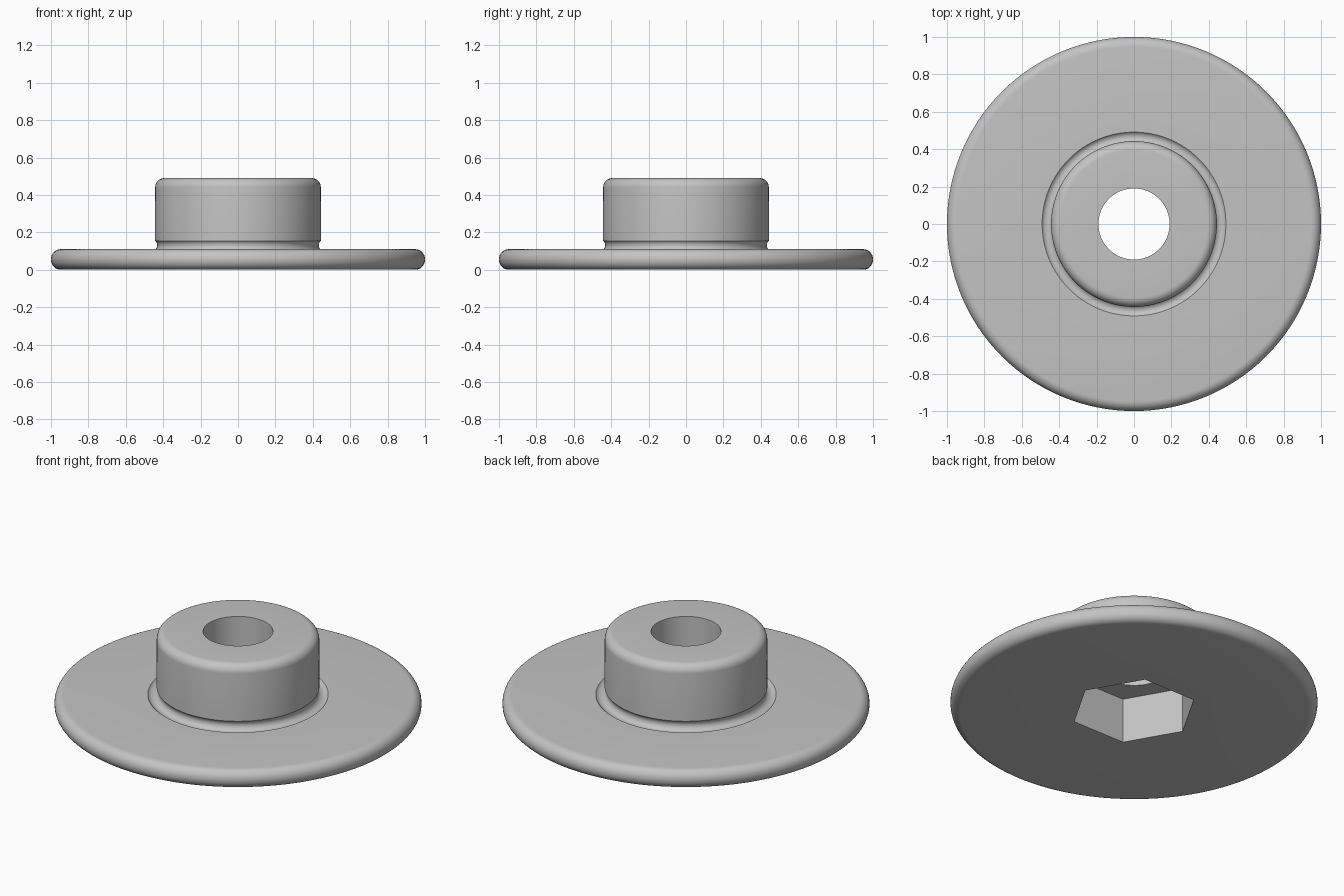
import bpy, bmesh
from math import sin, cos, radians, pi
from mathutils import Vector

cube = bpy.data.objects.get("Cube")
if cube:
    bpy.data.objects.remove(cube, do_unlink=True)

HEIGHT, FLANGE = 0.49, 0.11        # overall height, flange thickness
HUB_R, HOLE_R = 0.443, 0.19
ROUND, RIM = 0.05, 0.053           # hub top rounding, rim rounding

grey = bpy.data.materials.new("grey_metal")
grey.use_nodes = True
colour = (0.55, 0.55, 0.55, 1)
grey.diffuse_color = colour
grey.node_tree.nodes["Principled BSDF"].inputs["Base Color"].default_value = colour


def arc(x, z, r, start, end, steps=8):
    """Points on a circular arc in the radius/height plane."""
    angles = [radians(start + (end - start) * i / steps) for i in range(steps + 1)]
    return [(x + r * cos(a), z + r * sin(a)) for a in angles]


def make_object(name, bm):
    bmesh.ops.recalc_face_normals(bm, faces=bm.faces)
    mesh = bpy.data.meshes.new(name)
    bm.to_mesh(mesh)
    bm.free()
    obj = bpy.data.objects.new(name, mesh)
    bpy.context.collection.objects.link(obj)
    mesh.materials.append(grey)
    return obj


def lathe(name, profile, steps=128):
    """Revolve a closed profile about the z axis."""
    bm = bmesh.new()
    verts = [bm.verts.new((r, 0, z)) for r, z in profile]
    edges = [bm.edges.new((verts[i - 1], verts[i])) for i in range(len(verts))]
    bmesh.ops.spin(bm, geom=verts + edges, cent=(0, 0, 0), axis=(0, 0, 1),
                   angle=2 * pi, steps=steps, use_merge=True)
    bmesh.ops.remove_doubles(bm, verts=bm.verts, dist=0.0001)
    return make_object(name, bm)


# Flanged bushing: bore, bottom, rounded rim, relief groove, rounded hub
profile = [(HOLE_R, HEIGHT), (HOLE_R, 0)]
profile += arc(1 - RIM, RIM, RIM, -90, 0)
profile += arc(1 - RIM, FLANGE - RIM, RIM, 0, 90)
profile += arc(0.465, 0.13, 0.033, -37, -229, 16)
profile += arc(HUB_R - ROUND, HEIGHT - ROUND, ROUND, 0, 90)
bushing = lathe("flanged_bushing", profile)

# Hexagonal nut pocket cut into the underside
bm = bmesh.new()
bmesh.ops.create_cone(bm, cap_ends=True, segments=6, radius1=0.346, radius2=0.346, depth=0.54)
corner = max(bm.verts, key=lambda v: v.co.x).co
turn = -Vector((corner.x, corner.y)).angle_signed(Vector((1, 0)))
for v in bm.verts:                 # put one corner on the x axis
    v.co.xy = (v.co.x * cos(turn) - v.co.y * sin(turn),
               v.co.x * sin(turn) + v.co.y * cos(turn))
if not any(abs(v.co.y) < 0.001 for v in bm.verts):
    for v in bm.verts:
        v.co.xy = (v.co.y, v.co.x)
cutter = make_object("pocket_cutter", bm)
cutter.hide_render = True

cut = bushing.modifiers.new("nut_pocket", 'BOOLEAN')
cut.operation = 'DIFFERENCE'
cut.solver = 'EXACT'
cut.object = cutter
bpy.ops.object.select_all(action='DESELECT')
bpy.context.view_layer.objects.active = bushing
bushing.select_set(True)
bpy.ops.object.modifier_apply(modifier=cut.name)
bpy.data.objects.remove(cutter, do_unlink=True)
bpy.ops.object.shade_smooth_by_angle(angle=radians(30))
